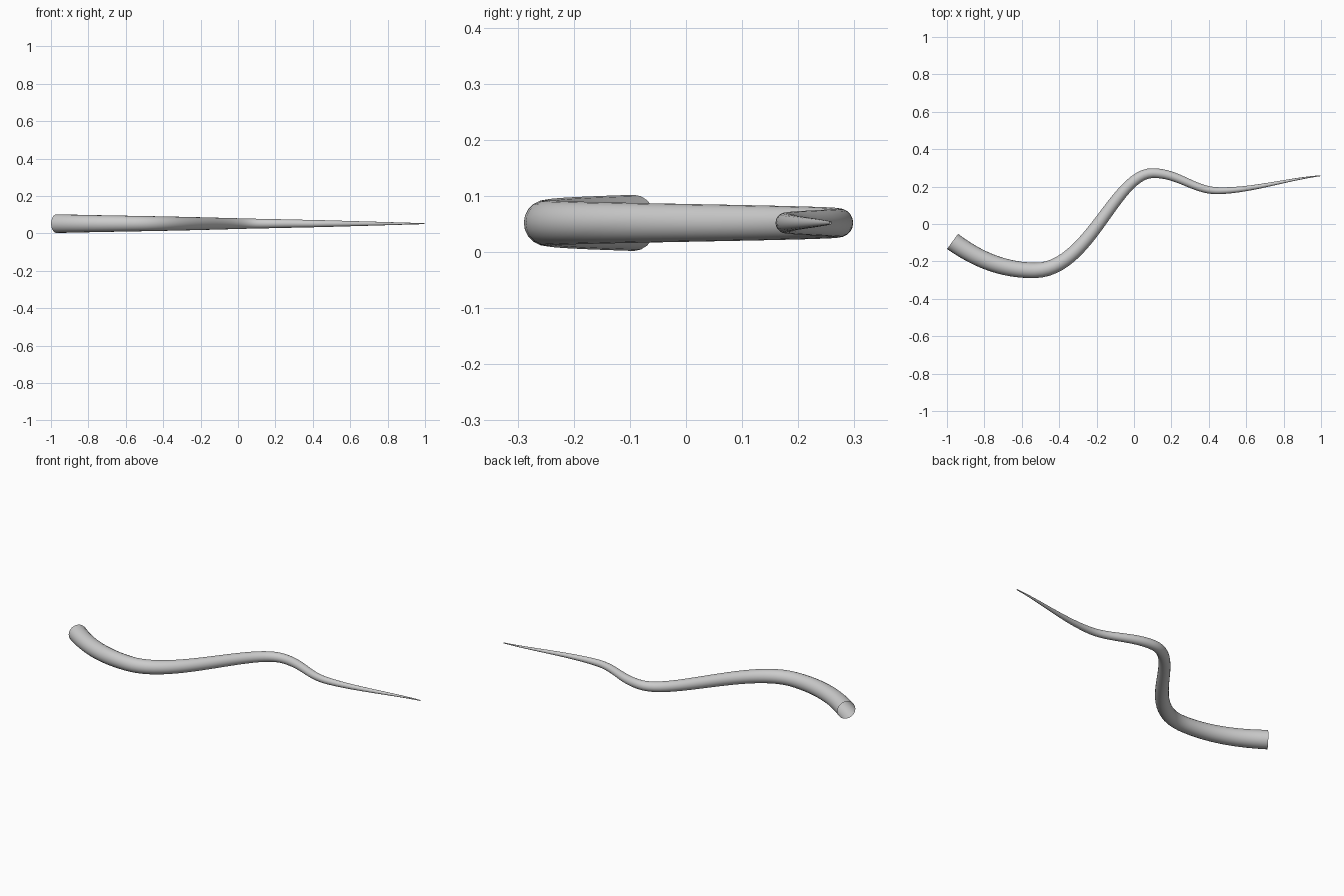
import bpy

if "Cube" in bpy.data.objects:
    bpy.data.objects.remove(bpy.data.objects["Cube"])

Z = 0.052

# x, y, left handle offset, right handle offset, radius
POINTS = [
    (-0.970, -0.093, (-0.10, 0.075), (0.13, -0.095), 0.0500),
    (-0.530, -0.248, (-0.17, 0.0), (0.29, 0.0), 0.0410),
    (0.100, 0.272, (-0.20, 0.0), (0.14, 0.0), 0.0260),
    (0.450, 0.178, (-0.13, 0.0), (0.18, 0.0), 0.0185),
    (0.997, 0.258, (-0.18, -0.018), (0.1, 0.01), 0.0025),
]

# Tapering, open-ended tube swept along a wavy path
curve = bpy.data.curves.new("tentacle_path", "CURVE")
curve.dimensions = "3D"
curve.twist_mode = "Z_UP"
curve.bevel_depth = 1.0
curve.bevel_resolution = 8
curve.resolution_u = 24
spline = curve.splines.new("BEZIER")
spline.bezier_points.add(len(POINTS) - 1)
for bp, (x, y, left, right, r) in zip(spline.bezier_points, POINTS):
    bp.handle_left_type = bp.handle_right_type = "FREE"
    bp.co = (x, y, Z)
    bp.handle_left = (x + left[0], y + left[1], Z)
    bp.handle_right = (x + right[0], y + right[1], Z)
    bp.radius = r
spline.use_smooth = True

path = bpy.data.objects.new("tentacle_path", curve)
bpy.context.collection.objects.link(path)

# Convert to a smooth mesh
bpy.context.view_layer.objects.active = path
path.select_set(True)
bpy.ops.object.convert(target="MESH")
tentacle = bpy.context.object
tentacle.name = "tentacle"
bpy.ops.object.shade_smooth()
